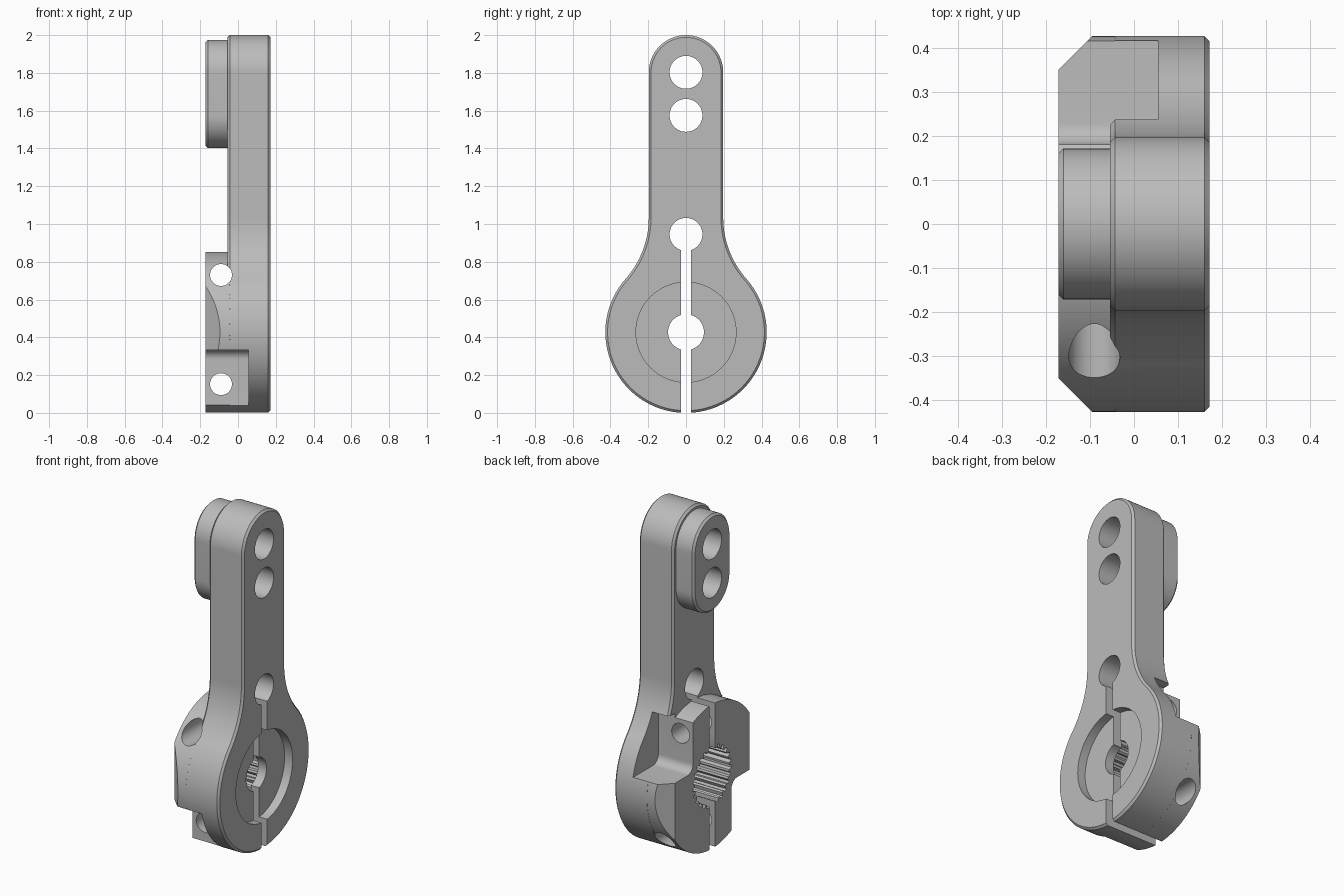
import bpy, bmesh, math
from mathutils import Vector

if "Cube" in bpy.data.objects:
    bpy.data.objects.remove(bpy.data.objects["Cube"])

CZ = 0.427            # height of the clamp centre
HUB_R = 0.427
metal = bpy.data.materials.new("grey metal")
metal.diffuse_color = (0.5, 0.5, 0.5, 1)
metal.use_nodes = True
metal.node_tree.nodes["Principled BSDF"].inputs["Base Color"].default_value = metal.diffuse_color


def arc(cy, cz, r, a0, a1, n):
    """Points (y, z) along an arc, angles in degrees."""
    return [(cy + r * math.cos(math.radians(a0 + (a1 - a0) * i / n)),
             cz + r * math.sin(math.radians(a0 + (a1 - a0) * i / n))) for i in range(n + 1)]


def circle(cy, cz, r, n=64):
    return arc(cy, cz, r, 0, 360, n)[:-1]


def inset(pts, d):
    """Move a counter-clockwise smooth outline inwards by d."""
    out = []
    for i, p in enumerate(pts):
        t = Vector(pts[(i + 1) % len(pts)]) - Vector(pts[i - 1])
        t.normalize()
        out.append((p[0] - t.y * d, p[1] + t.x * d))
    return out


def prism(name, pts, x0, x1, c0=0, c1=0, axis="X"):
    """Extrude an outline along x (or y), with optional chamfers at either end."""
    rings = [(x0, c0)] + ([(x0 + c0, 0)] if c0 else [])
    rings += ([(x1 - c1, 0)] if c1 else []) + [(x1, c1)]
    bm = bmesh.new()
    loops = []
    for x, c in rings:
        ps = inset(pts, c) if c else pts
        loops.append([bm.verts.new((x, a, b) if axis == "X" else (a, x, b)) for a, b in ps])
    n = len(pts)
    for l0, l1 in zip(loops, loops[1:]):
        for i in range(n):
            j = (i + 1) % n
            bm.faces.new((l0[i], l0[j], l1[j], l1[i]))
    bm.faces.new(loops[0][::-1])
    bm.faces.new(loops[-1])
    bmesh.ops.recalc_face_normals(bm, faces=bm.faces)
    me = bpy.data.meshes.new(name)
    bm.to_mesh(me)
    bm.free()
    me.materials.append(metal)
    ob = bpy.data.objects.new(name, me)
    bpy.context.collection.objects.link(ob)
    return ob


def combine(target, tool, op="DIFFERENCE"):
    """Apply a boolean and discard the tool."""
    bpy.context.view_layer.objects.active = target
    m = target.modifiers.new("bool", "BOOLEAN")
    m.operation, m.solver, m.object = op, "EXACT", tool
    bpy.ops.object.modifier_apply(modifier=m.name)
    bpy.data.objects.remove(tool)


# Arm plate: round clamp end, concave shoulders, straight neck, round tip
W, R = 0.197, 0.49
cy = W + R
cz = CZ + math.sqrt((HUB_R + R) ** 2 - cy ** 2)
join = math.degrees(math.atan2(cz - CZ, cy))
half = arc(0, CZ, HUB_R, -90, join, 48)
half += arc(cy, cz, R, 180 + join, 180, 20)[1:]
half += arc(0, 2 - W, W, 0, 90, 24)
outline = half + [(-y, z) for y, z in half[-2:0:-1]]
arm = prism("clamp_arm", outline, -0.055, 0.172, 0.012, 0.012)

# Clamp hub on the back, with slanted flats on both sides
hub = prism("hub", circle(0, CZ, HUB_R - 0.0005, 96), -0.172, -0.02)
for s in (1, -1):
    flat = prism("flat_cutter", [(-0.172 - 0.1, s * 0.25), (-0.09 + 0.1, s * 0.527),
                                 (-0.272, s * 0.7)], -0.1, 1, axis="Y")
    # wedge lies in the x-y plane, so redraw its points there
    for i, v in enumerate(flat.data.vertices):
        x, y = [(-0.272, 0.25), (0.008, 0.53), (-0.272, 0.7)][i % 3]
        v.co = (x, s * y, -0.1 if i < 3 else 1.0)
    bm = bmesh.new()
    bm.from_mesh(flat.data)
    bmesh.ops.recalc_face_normals(bm, faces=bm.faces)
    bm.to_mesh(flat.data)
    bm.free()
    combine(hub, flat)
combine(arm, hub, "UNION")

# Raised oblong pad behind the tip
pad = prism("pad", arc(0, 1.803, 0.172, 0, 180, 40) + arc(0, 1.575, 0.172, 180, 360, 40),
            -0.172, -0.02, 0.012)
combine(arm, pad, "UNION")

# Screw seats: one upper, one lower, turned half a circle about the clamp centre
corner = arc(0.23, 0.57, 0.05, 180, 270, 10)
upper = [(0.18, 0.84)] + corner + [(0.7, 0.521), (0.7, 0.84)]
lower = [(-y, 2 * CZ - z) for y, z in [(0.18, 1.0)] + corner + [(0.7, 0.521), (0.7, 1.0)]]
for pts in (upper, lower):
    combine(arm, prism("seat_cutter", pts, -0.4, 0.055))

# Clamp screw holes running side to side
for z in (0.152, 0.73):
    combine(arm, prism("screw_cutter", circle(-0.09, z, 0.058, 40), -1, 1, axis="Y"))

# Round recess on the outer face, bore and toothed socket
combine(arm, prism("recess_cutter", circle(0, CZ, 0.265, 80), 0.12, 0.3))
combine(arm, prism("bore_cutter", circle(0, CZ, 0.095), -0.4, 0.4))
teeth = []
for i in range(25):
    for k, r in ((0, 0.16), (0.3, 0.16), (0.5, 0.18), (0.8, 0.18)):
        a = 2 * math.pi * (i + k) / 25
        teeth.append((r * math.cos(a), CZ + r * math.sin(a)))
combine(arm, prism("socket_cutter", teeth, -0.4, 0.065))

# Through holes in the arm, and the clamping slit
for z in (0.945, 1.575, 1.803):
    combine(arm, prism("hole_cutter", circle(0, z, 0.087, 48), -0.4, 0.4))
combine(arm, prism("slit_cutter", [(-0.027, -0.2), (0.027, -0.2), (0.027, 0.945), (-0.027, 0.945)],
                   -0.4, 0.4))

# Smooth curved walls, crisp edges
bpy.ops.object.select_all(action="DESELECT")
arm.select_set(True)
bpy.context.view_layer.objects.active = arm
bpy.ops.object.shade_smooth_by_angle(angle=math.radians(25))
